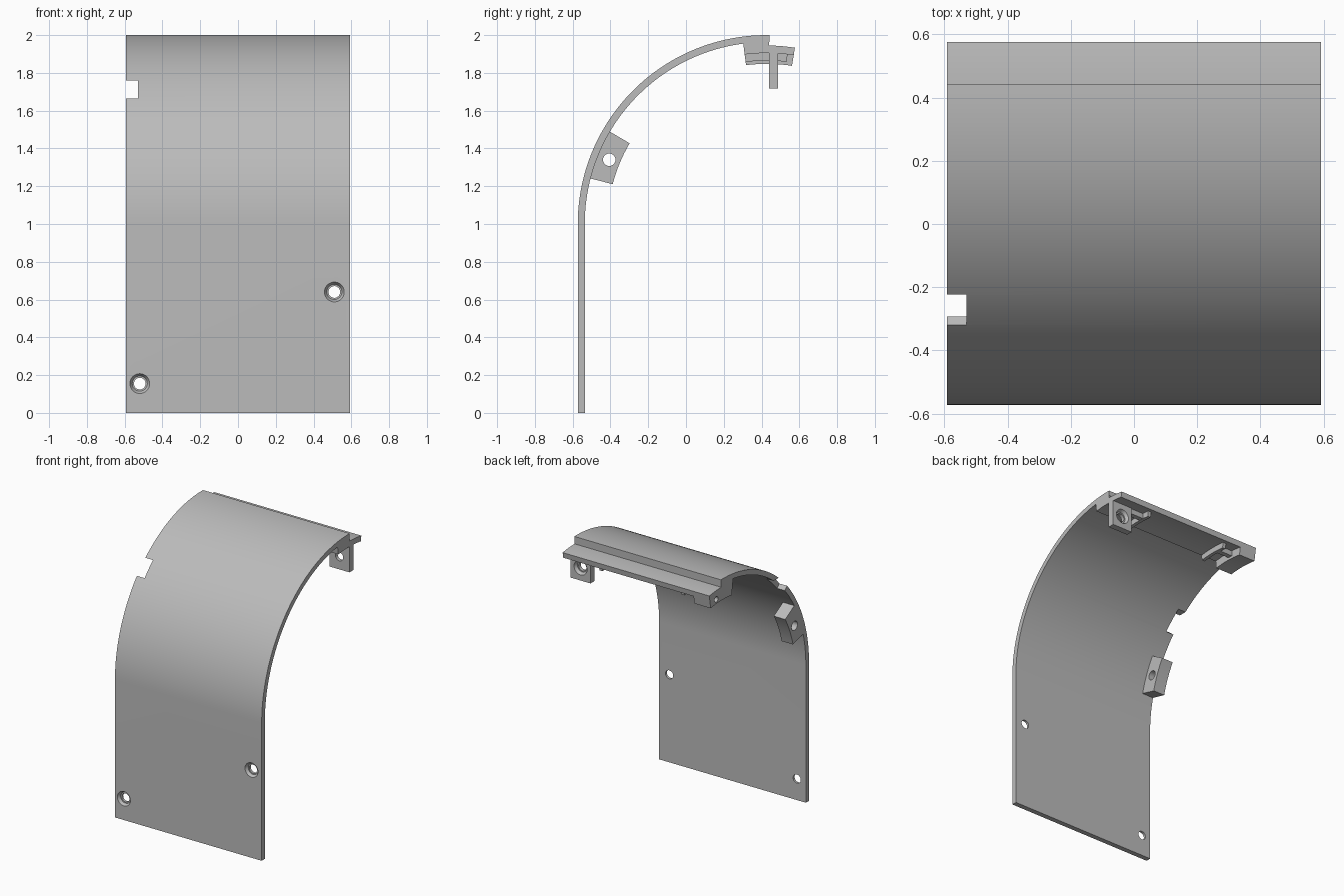
import bpy, bmesh
from math import sin, cos, radians
from mathutils import Vector

cube = bpy.data.objects.get("Cube")
if cube:
    bpy.data.objects.remove(cube, do_unlink=True)

# One grey plastic
grey = bpy.data.materials.new("light_grey")
grey.use_nodes = True
color = (0.5, 0.5, 0.5, 1)
grey.diffuse_color = color
grey.node_tree.nodes["Principled BSDF"].inputs["Base Color"].default_value = color

CY, CZ = 0.427, 1.0      # centre of the bend
LEFT, RIGHT = 0.592, -0.592
INNER = 0.963            # inside radius of the cover


def polar(r, a):
    """Point in the side plane; a is degrees from vertical, positive to the back."""
    return CY + r * sin(radians(a)), CZ + r * cos(radians(a))


def arc(r, a0, a1, n):
    return [polar(r, a0 + (a1 - a0) * i / n) for i in range(n + 1)]


def band(r0, r1, a0, a1, n=8):
    return arc(r1, a0, a1, n) + arc(r0, a1, a0, n)


def prism(name, profile, x0, x1):
    """Extrude a side profile across the width."""
    bm = bmesh.new()
    face = bm.faces.new([bm.verts.new((x0, y, z)) for y, z in profile])
    ext = bmesh.ops.extrude_face_region(bm, geom=[face])
    moved = [v for v in ext["geom"] if isinstance(v, bmesh.types.BMVert)]
    bmesh.ops.translate(bm, verts=moved, vec=(x1 - x0, 0, 0))
    bmesh.ops.recalc_face_normals(bm, faces=bm.faces)
    mesh = bpy.data.meshes.new(name)
    bm.to_mesh(mesh)
    bm.free()
    obj = bpy.data.objects.new(name, mesh)
    bpy.context.collection.objects.link(obj)
    mesh.materials.append(grey)
    return obj


def box(name, x0, x1, y0, y1, z0, z1):
    return prism(name, [(y0, z0), (y1, z0), (y1, z1), (y0, z1)], x0, x1)


def cut(obj, cutter):
    mod = obj.modifiers.new("cut", "BOOLEAN")
    mod.operation = "DIFFERENCE"
    mod.solver = "EXACT"
    mod.object = cutter
    bpy.context.view_layer.objects.active = obj
    bpy.ops.object.modifier_apply(modifier=mod.name)
    bpy.data.objects.remove(cutter, do_unlink=True)


def drill(obj, start, direction, depth, r0, r1=None):
    """Cut a round or tapered hole from start along direction."""
    d = Vector(direction)
    bpy.ops.mesh.primitive_cone_add(
        vertices=32, radius1=r0, radius2=r0 if r1 is None else r1, depth=depth,
        location=Vector(start) + d * depth / 2,
        rotation=d.to_track_quat("Z", "Y").to_euler())
    cutter = bpy.context.object
    cutter.data.materials.append(grey)
    cut(obj, cutter)


# Curved cover: flat front running into a quarter bend
outer = [(CY - 1, 0)] + arc(1.0, -90, 0.9, 48)
inner = arc(INNER, 0.9, -90, 48) + [(CY - INNER, 0)]
cover = prism("curved_cover", outer + inner, RIGHT, LEFT)

# Side notch in the bend
notch = [polar(1.06, -48.3), polar(0.9, -48.3), (-0.05, 1.76), (-0.4, 1.76)]
cut(cover, prism("notch_cutter", notch, -0.7, -0.53))

# Countersunk screw holes in the flat front
for x, z in ((0.51, 0.64), (-0.52, 0.155)):
    front = CY - 1
    drill(cover, (x, front - 0.05, z), (0, 1, 0), 0.15, 0.031)
    drill(cover, (x, front - 0.004, z), (0, 1, 0), 0.024, 0.055, 0.04)

# Stepped lip under the back edge
lip_profile = (arc(INNER + 0.004, -7.4, 0.8, 6) + arc(0.945, 0.8, 9.1, 6)
               + arc(0.905, 9.1, -7.4, 12))
prism("back_lip", lip_profile, RIGHT, LEFT)

# Solid block at the right end of the lip with a side hole
block = prism("lip_end_block", band(0.848, 0.91, -7.4, 9.1), RIGHT, -0.46)
y, z = polar(0.88, 4.5)
drill(block, (RIGHT - 0.02, y, z), (1, 0, 0), 0.1, 0.02)

# Stiffening ribs under the lip
for name, x in (("left_rib", 0.30), ("right_rib", -0.36)):
    prism(name, band(0.865, 0.91, -7.4, 7), x, x + 0.025)
box("left_rib_bridge", 0.31, 0.45, 0.445, 0.48, 1.865, 1.91)
box("right_rib_bridge", -0.47, -0.35, 0.445, 0.48, 1.865, 1.91)

# Hanging screw tab at the left end of the lip
tab = box("screw_tab", 0.43, LEFT, 0.44, 0.487, 1.717, 1.912)
drill(tab, (0.51, 0.4, 1.81), (0, 1, 0), 0.15, 0.031)
drill(tab, (0.51, 0.491, 1.81), (0, -1, 0), 0.026, 0.055, 0.04)

# Side bracket inside the bend with a through hole
bracket = prism("side_bracket", band(0.842, INNER + 0.004, -75.5, -59.5), RIGHT, -0.5)
y, z = polar(0.9, -67.8)
drill(bracket, (RIGHT - 0.05, y, z), (1, 0, 0), 0.25, 0.033)

# Smooth the curves, keep the edges sharp
bpy.ops.object.select_all(action="DESELECT")
for obj in bpy.context.collection.objects:
    if obj.type == "MESH" and obj.data.materials and obj.data.materials[0] == grey:
        obj.select_set(True)
        bpy.context.view_layer.objects.active = obj
bpy.ops.object.shade_smooth_by_angle(angle=radians(30))
